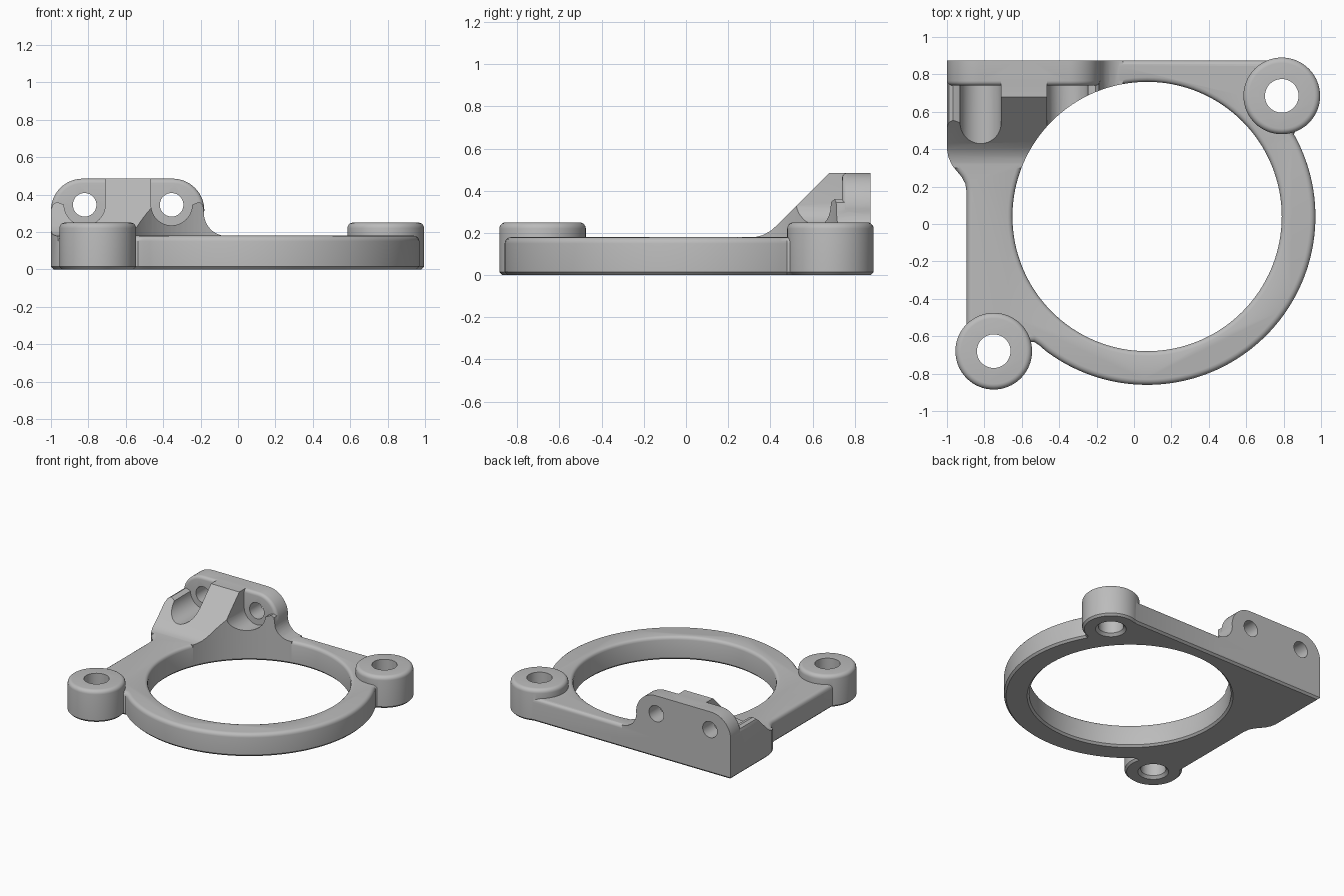
import bpy
import bmesh
from math import sin, cos, radians, tau

old = bpy.data.objects.get("Cube")
if old:
    bpy.data.objects.remove(old, do_unlink=True)

BORE = (0.07, 0.04)
BOSSES = [(0.79, 0.685), (-0.75, -0.68)]
SCREWS = [-0.82, -0.355]
SCREW_Z = 0.345
DECK, TOP, BACK = 0.18, 0.485, 0.875


def arc(cx, cy, r, a0, a1, n):
    steps = [radians(a0 + (a1 - a0) * i / n) for i in range(n + 1)]
    return [(cx + r * cos(a), cy + r * sin(a)) for a in steps]


def finish(name, bm):
    bmesh.ops.recalc_face_normals(bm, faces=bm.faces)
    me = bpy.data.meshes.new(name)
    bm.to_mesh(me)
    bm.free()
    ob = bpy.data.objects.new(name, me)
    bpy.context.collection.objects.link(ob)
    return ob


def prism(name, pts, lo, hi, axis, round_lo=0, round_hi=0, segs_lo=4, segs_hi=4):
    """Extrude a 2D outline along an axis, with optional rounded end rims."""
    place = {"x": lambda u, v, t: (t, u, v),
             "y": lambda u, v, t: (u, t, v),
             "z": lambda u, v, t: (u, v, t)}[axis]
    bm = bmesh.new()
    a = [bm.verts.new(place(u, v, lo)) for u, v in pts]
    b = [bm.verts.new(place(u, v, hi)) for u, v in pts]
    caps = [bm.faces.new(a), bm.faces.new(b)]
    for i in range(len(pts)):
        j = (i + 1) % len(pts)
        bm.faces.new((a[i], a[j], b[j], b[i]))
    bmesh.ops.recalc_face_normals(bm, faces=bm.faces)
    rims = [list(c.edges) for c in caps]
    for rim, width, segs in zip(rims, (round_lo, round_hi), (segs_lo, segs_hi)):
        if width:
            bmesh.ops.bevel(bm, geom=rim, offset=width, segments=segs, profile=0.5,
                            affect="EDGES", offset_type="OFFSET", clamp_overlap=False)
    return finish(name, bm)


def lathe(name, profile, centre, n):
    """Revolve (radius, height) points about a vertical axis, capped at both ends."""
    bm = bmesh.new()
    rings = [[bm.verts.new((centre[0] + r * cos(tau * i / n),
                            centre[1] + r * sin(tau * i / n), z)) for i in range(n)]
             for r, z in profile]
    for a, b in zip(rings, rings[1:]):
        for i in range(n):
            j = (i + 1) % n
            bm.faces.new((a[i], a[j], b[j], b[i]))
    bm.faces.new(rings[0])
    bm.faces.new(rings[-1])
    return finish(name, bm)


def combine(base, other, operation):
    """Apply an exact boolean and discard the second solid."""
    mod = base.modifiers.new("combine", "BOOLEAN")
    mod.operation, mod.solver, mod.object = operation, "EXACT", other
    bpy.context.view_layer.update()
    deps = bpy.context.evaluated_depsgraph_get()
    me = bpy.data.meshes.new_from_object(base.evaluated_get(deps))
    base.modifiers.clear()
    base.data = me
    bpy.data.objects.remove(other, do_unlink=True)


# Base outline: ring arc, straight back, stepped left side, boss necks
outline = [(-0.57, -0.635), (-0.535, -0.63), (-0.505, -0.65)]
outline += arc(*BORE, 0.9, -127, 27, 90)
outline += [(0.855, 0.48), (0.87, 0.51), BOSSES[0], (0.72, BACK), (-1, BACK), (-1, 0.40),
            (-0.992, 0.355), (-0.97, 0.31), (-0.945, 0.28), (-0.92, 0.25),
            (-0.902, 0.215), (-0.895, 0.17), (-0.895, -0.58), BOSSES[1]]
body = prism("ring_bracket", outline, 0, DECK, "z", 0.015, 0.03, segs_lo=1)

# Main bore with a chamfered lower rim and rounded upper rim
flare = [(0.74, -0.005), (0.72, 0.015), (0.72, DECK - 0.025), (0.724, DECK - 0.012),
         (0.732, DECK - 0.004), (0.745, DECK), (0.745, DECK + 0.1)]
combine(body, lathe("bore_cutter", flare, BORE, 128), "DIFFERENCE")

# Sloped gusset: front silhouette with two screw channels around a middle rib
def channel(x):
    return arc(x, SCREW_Z, 0.11, 180, 360, 20)

foot = arc(-0.06, 0.30, 0.122, 180, 270, 10)
front = [(-1, 0.03), (-1, 0.32), (-0.99, 0.348), (-0.968, 0.36), (-0.945, 0.352)]
front += channel(SCREWS[0]) + [(-0.71, TOP), (-0.465, TOP)] + channel(SCREWS[1])
front += [(-0.23, 0.352), (-0.207, 0.36), (-0.187, 0.345)] + foot + [(-0.06, 0.03)]
gusset = prism("gusset", front, 0.2, 0.95, "y")
side = [(0.92, 0.03), (0.92, 0.6), (0.795, 0.6), (0.43, 0.235), (0.40, 0.209),
        (0.365, 0.190), (0.33, 0.181), (0.30, 0.178), (0.30, 0.03)]
combine(gusset, prism("slope", side, -1.2, 0.1, "x"), "INTERSECT")
combine(gusset, prism("outline_trim", outline, -0.1, 0.8, "z"), "INTERSECT")
# Open the channels back into the upright plate's space
for x in SCREWS:
    cut = [(x - 0.2, 0.9), (x - 0.2, 0.3), (x + 0.2, 0.3), (x + 0.2, 0.9)]
    combine(gusset, prism("back_relief", cut, 0.80, 1.0, "y"), "DIFFERENCE")

# Upright mounting plate with rounded shoulders and a flared foot
plate = [(-1, 0.03)] + arc(-0.83, TOP - 0.17, 0.17, 180, 90, 14)
plate += arc(-0.35, TOP - 0.17, 0.17, 90, 0, 14) + foot + [(-0.06, 0.03)]
combine(gusset, prism("upright", plate, 0.74, BACK, "y", round_lo=0.025), "UNION")
bore = [(0.72, -0.1), (0.72, 0.8)]
combine(gusset, lathe("bore_trim", bore, BORE, 128), "DIFFERENCE")
combine(body, gusset, "UNION")

# Screw holes through the upright
for x in SCREWS:
    hole = arc(x, SCREW_Z, 0.063, 0, 351, 39)
    combine(body, prism("screw_cutter", hole, 0.70, 1.0, "y"), "DIFFERENCE")

# Two round bosses with drilled holes
boss = [(0.19, 0), (0.205, 0.015)] + arc(0.175, 0.22, 0.03, 0, 90, 5)
drill = [(0.115, -0.005), (0.09, 0.02), (0.09, 0.4)]
for centre in BOSSES:
    combine(body, lathe("boss", boss, centre, 64), "UNION")
    combine(body, lathe("drill_cutter", drill, centre, 48), "DIFFERENCE")

# Single grey material and smooth shading
grey = bpy.data.materials.new("plain_grey")
grey.use_nodes = True
colour = (0.5, 0.5, 0.5, 1)
grey.diffuse_color = colour
grey.node_tree.nodes["Principled BSDF"].inputs["Base Color"].default_value = colour
body.data.materials.clear()
body.data.materials.append(grey)
bpy.ops.object.select_all(action="DESELECT")
body.select_set(True)
bpy.context.view_layer.objects.active = body
bpy.ops.object.shade_smooth_by_angle(angle=radians(35))
